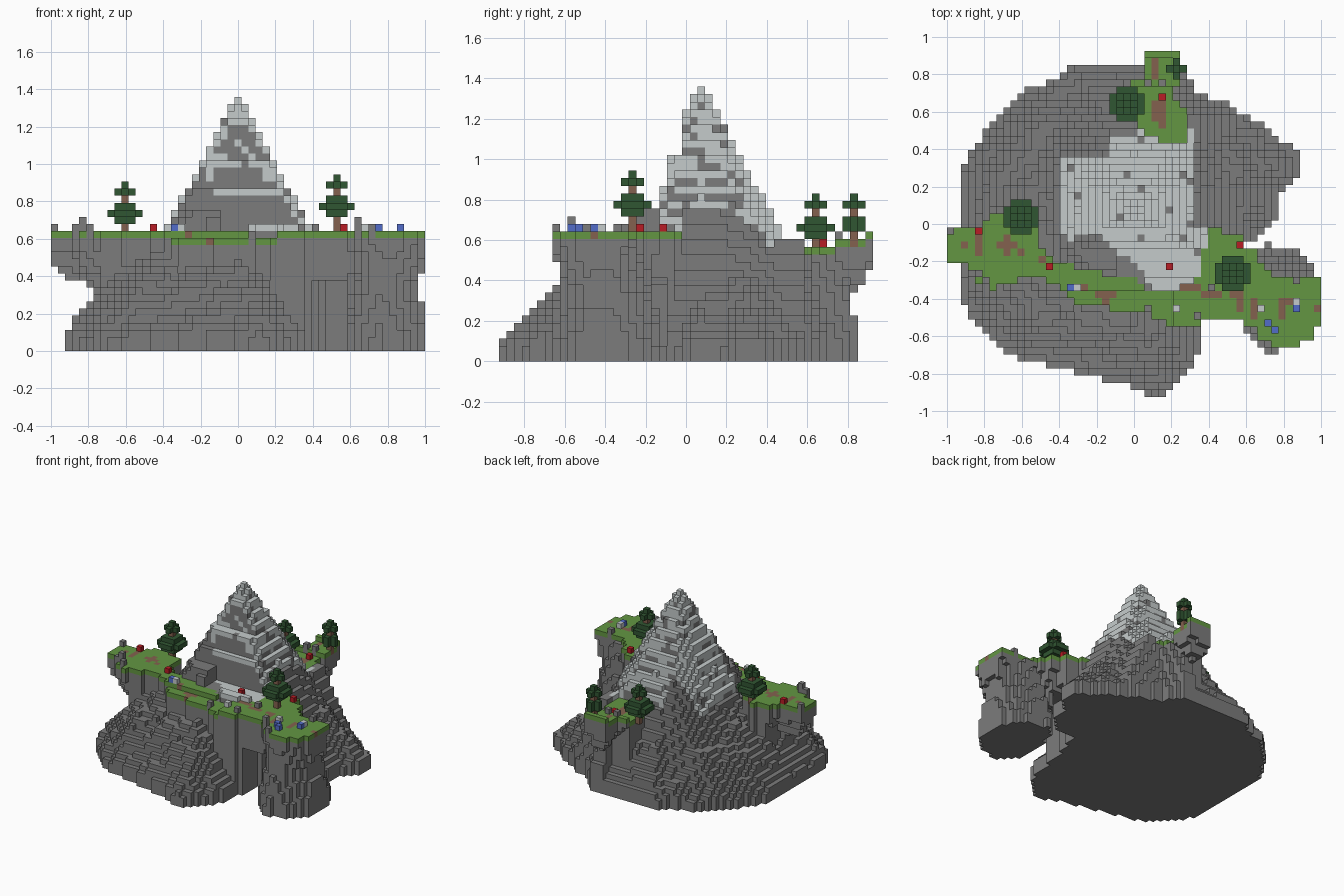
import bpy, bmesh, math
from mathutils import Vector, noise

if "Cube" in bpy.data.objects:
    bpy.data.objects.remove(bpy.data.objects["Cube"], do_unlink=True)
V = 2 / 53                      # block size
NX, NY = 53, 49

COLOURS = {
    "stone grey": (0.2, 0.2, 0.2), "snow white": (0.56, 0.6, 0.6),
    "grass green": (0.125, 0.305, 0.055), "earth brown": (0.23, 0.12, 0.077),
    "pine green": (0.03, 0.092, 0.032), "petal red": (0.48, 0.012, 0.018),
    "petal blue": (0.085, 0.15, 0.58),
}
PART_COLOUR = {
    "base_rock": "stone grey", "corner_pillar": "stone grey", "mountain": "stone grey",
    "cliff_ledge": "stone grey", "edge_boulders": "stone grey", "snow_cap": "snow white",
    "grass_path": "grass green", "dirt_patches": "earth brown", "tree_trunks": "earth brown",
    "tree_foliage": "pine green", "red_flowers": "petal red", "blue_flowers": "petal blue",
    "pale_flowers": "snow white",
}

# Plan outlines
BASE = [(.1, -.94), (.2, -.88), (.33, -.75), (.37, -.55), (.42, -.3), (.48, -.1), (.65, -.1),
        (.75, .02), (.8, .18), (.89, .25), (.89, .37), (.8, .44), (.66, .55), (.5, .64),
        (.34, .7), (.24, .86), (-.03, .86), (-.32, .86), (-.42, .78), (-.57, .72), (-.72, .6),
        (-.82, .45), (-.9, .34), (-.94, .2), (-.92, -.15), (-.94, -.4), (-.85, -.53),
        (-.72, -.66), (-.6, -.73), (-.4, -.77), (-.15, -.84), (.02, -.88)]
PILLAR = [(.62, -.18), (.7, -.11), (.85, -.12), (.97, -.24), (1.02, -.35), (1.02, -.5),
          (.88, -.64), (.74, -.7), (.6, -.6), (.57, -.48)]
PATH = [(-1.02, -.02), (-.8, -.02), (-.78, .05), (-.62, .08), (-.52, 0), (-.5, -.14),
        (-.4, -.2), (-.2, -.26), (0, -.29), (.08, -.35), (.24, -.35), (.36, -.28), (.39, -.02),
        (.52, -.05), (.6, -.08), (.6, -.14), (.66, -.14), (.7, -.26), (.85, -.28), (1.02, -.3),
        (1.02, -.51), (.95, -.6), (.86, -.66), (.72, -.66), (.55, -.5), (.33, -.53), (.2, -.54),
        (.05, -.46), (-.1, -.46), (-.3, -.43), (-.4, -.34), (-.55, -.27), (-.75, -.35),
        (-.87, -.3), (-.9, -.2), (-1.02, -.19)]
NORTH = [(.05, .93), (.05, .78), (0, .76), (-.03, .62), (.03, .5), (.15, .44), (.28, .42),
         (.29, .58), (.2, .72), (.25, .78), (.25, .93)]
SNOW = [(-.4, .37), (-.4, -.02), (-.34, -.08), (-.2, -.06), (-.1, -.15), (.05, -.24),
        (.08, -.35), (.24, -.35), (.36, -.28), (.41, -.05), (.31, 0), (.33, .5),
        (.05, .5), (-.12, .46), (-.12, .37)]


def depth_inside(x, y, outline):
    """Distance to the outline when inside it, else a negative distance."""
    inside, best = False, 9.0
    for (ax, ay), (bx, by) in zip(outline, outline[1:] + outline[:1]):
        if (ay > y) != (by > y) and x < (bx - ax) * (y - ay) / (by - ay) + ax:
            inside = not inside
        dx, dy = bx - ax, by - ay
        t = max(0, min(1, ((x - ax) * dx + (y - ay) * dy) / (dx * dx + dy * dy)))
        best = min(best, math.hypot(x - ax - t * dx, y - ay - t * dy))
    return best if inside else -best


def base_height(depth):
    """Skirt that is steep at its foot and eases off uphill."""
    return min(.08 + 1.25 * min(depth, .22) + .75 * max(0, depth - .22), .63)


def peak_height(x, y):
    """Squarish cone with stepped cliffs on its front."""
    r = (abs(x) ** 3 + abs(y - 2 * V) ** 3) ** (1 / 3)
    z = min(1.36, 1.385 - 1.9 * r)
    if y < -.03:
        z = min(z, 1.02)
    if y < -.1:
        z = min(z, .87)
    if y < -.14:
        z = min(z, .74 if x < -.1 else .66)
    return z


def lumps(x, y, z, size):
    return noise.noise(Vector((x, y, z)) / size)


cells, ground = {}, {}


def fill(i, j, bottom, top, part):
    for k in range(max(0, bottom), top):
        cells[i, j, k] = part


def grass_level(x, y):
    if y > .35:
        return 15 + (y > .75) + (y > .88)
    return 16 if -.5 < x < .22 and y < -.37 else 17


# Rock, mountain and grass columns
for i in range(NX):
    for j in range(NY):
        x, y = (i - NX // 2) * V, (j - NY // 2) * V
        base, pillar = depth_inside(x, y, BASE), depth_inside(x, y, PILLAR)
        north = depth_inside(x, y, NORTH)
        edge = max(depth_inside(x, y, PATH), north)
        rough = .05 * lumps(x, y, 0, .12)
        low = 0
        if base > 0:
            height = base_height(base) + rough
            # Buttress beside the northern lawn
            if x > .15 and y > .45:
                height = max(height, min(.6 + 2 * min(0, north + .05), .1 + 4 * base))
            low = max(1, round(height / V))
            fill(i, j, 0, low, "base_rock")
        if pillar > 0:
            slope = 4 if y > -.3 else 5
            low = max(low, 1, round(min(.08 + slope * pillar + rough, .6) / V))
            fill(i, j, 0, low, "corner_pillar")
        ground[i, j] = low
        if edge > 0:
            top = grass_level(x, y)
            if x > .6:
                hang = .02 + 4 * edge
            elif x < -.72 or y > .75:
                hang = .07 + 1.7 * edge
            else:
                hang = .6 if base > 0 else .22
            fill(i, j, top - 1 - round((hang + rough) / V), top, "cliff_ledge")
            cells[i, j, top - 1] = "grass_path"
            for k in range(top, low + 1):
                cells.pop((i, j, k), None)
            ground[i, j] = top
        elif base > 0:
            top = round(peak_height(x, y) / V)
            snowy = depth_inside(x, y, SNOW) > 0
            # Sunken snow hollow with a raised rim
            if snowy and y < -.04:
                top = max(top, 18 if y < -.28 else 17 if x > .28 else 16)
            if top > low:
                fill(i, j, low, top, "mountain")
                ground[i, j] = top
            if not snowy:
                continue
            # Snow lies on tops and spills down the flanks, leaving the front cliff bare
            top = ground[i, j]
            for k in range(top - 5, top):
                z = k * V
                patch = lumps(x, y, z, .08)
                bare = y < 0 and abs(x) < .5 * (1.36 - z) - .08
                bare = bare or (0 < x and y < .04 and z < .9)
                if k == top - 1:
                    white = patch > -.55
                else:
                    white = not bare and patch > (-.4 if y < 0 else .02)
                if white:
                    cells[i, j, k] = "snow_cap"


def snap(x, y):
    return round(x / V) + NX // 2, round(y / V) + NY // 2


def disc(i, j, k, limit, part):
    for a in range(-2, 3):
        for b in range(-2, 3):
            if a * a + b * b <= limit:
                cells[i + a, j + b, k] = part


# Bare earth: (x, y, half width, half depth) in blocks around each spot
for x, y, a, b in [(-.68, -.13, 1, 0), (-.68, -.11, 0, 1), (-.61, -.15, 0, 0), (-.83, -.13, 0, 1),
                   (-.91, -.13, 0, 0), (-.5, -.19, 0, 0), (-.16, -.37, 1, 0), (-.16, -.41, 0, 0),
                   (.32, -.34, 1, 0), (.42, -.36, 1, 0), (.57, -.4, 0, 1), (.53, -.37, 0, 0),
                   (.65, -.46, 0, 1), (.8, -.46, 0, 1), (.83, -.42, 0, 0), (.97, -.45, 0, 0),
                   (.15, .62, 0, 2), (.11, .6, 0, 1), (.13, .83, 0, 1), (-.28, -.34, 0, 0)]:
    i, j = snap(x, y)
    for u in range(i - a, i + a + 1):
        for w in range(j - b, j + b + 1):
            if cells.get((u, w, ground[u, w] - 1)) == "grass_path":
                cells[u, w, ground[u, w] - 1] = "dirt_patches"

# Loose stones along the rims
for x, y, size in [(-.83, -.28, 2), (-.87, -.25, 1), (-.79, -.3, 1), (-.98, -.04, 1),
                   (.64, -.57, 2), (.72, -.64, 1), (.87, -.3, 1), (.34, -.5, 1), (.4, -.34, 1),
                   (.08, -.45, 1), (.08, .76, 1), (.15, .76, 1)]:
    i, j = snap(x, y)
    fill(i, j, ground[i, j] - 1, ground[i, j] + size, "edge_boulders")

# Pine trees: tiers are (height above the root, squared radius)
BIG = [(1, 2), (2, 5), (3, 2), (5, 1), (6, 0)]
SMALL = [(1, 1), (2, 1), (4, 1), (5, 0)]
for x, y, root, tiers in [(-.6, .04, 17, BIG), (.53, -.26, 18, BIG),
                          (-.04, .64, 15, BIG), (.22, .83, 16, SMALL)]:
    i, j = snap(x, y)
    fill(i, j, root - 1, root + 5, "tree_trunks")
    for rise, limit in tiers:
        disc(i, j, root + rise, limit, "tree_foliage")

# Flowers
FLOWERS = {
    "red_flowers": [(-.83, -.03), (-.46, -.22), (.19, -.22), (.56, -.11), (.15, .68)],
    "blue_flowers": [(-.34, -.33), (.71, -.52), (.75, -.56), (.87, -.45)],
    "pale_flowers": [(-.3, -.33), (.23, -.45), (.86, -.41), (.68, -.45)],
}
for part, spots in FLOWERS.items():
    for spot in spots:
        i, j = snap(*spot)
        cells[i, j, ground[i, j]] = part

# Materials
materials = {}
for name, rgb in COLOURS.items():
    mat = bpy.data.materials.new(name)
    mat.use_nodes = True
    mat.diffuse_color = (*rgb, 1)
    mat.node_tree.nodes["Principled BSDF"].inputs["Base Color"].default_value = (*rgb, 1)
    materials[name] = mat


def block_object(part):
    """One mesh of the exposed block faces belonging to a part."""
    bm, corners = bmesh.new(), {}

    def corner(p):
        if p not in corners:
            corners[p] = bm.verts.new(((p[0] - NX / 2) * V, (p[1] - NY / 2) * V, p[2] * V))
        return corners[p]

    for cell in [c for c, owner in cells.items() if owner == part]:
        for axis in range(3):
            for side in (0, 1):
                beside = list(cell)
                beside[axis] += 2 * side - 1
                if tuple(beside) in cells:
                    continue
                ring = []
                for du, dw in ((0, 0), (1, 0), (1, 1), (0, 1)):
                    p = list(cell)
                    p[axis] += side
                    p[(axis + 1) % 3] += du
                    p[(axis + 2) % 3] += dw
                    ring.append(corner(tuple(p)))
                bm.faces.new(ring if side else ring[::-1])
    mesh = bpy.data.meshes.new(part)
    bm.to_mesh(mesh)
    bm.free()
    mesh.materials.append(materials[PART_COLOUR[part]])
    bpy.context.collection.objects.link(bpy.data.objects.new(part, mesh))


for part in PART_COLOUR:
    block_object(part)
